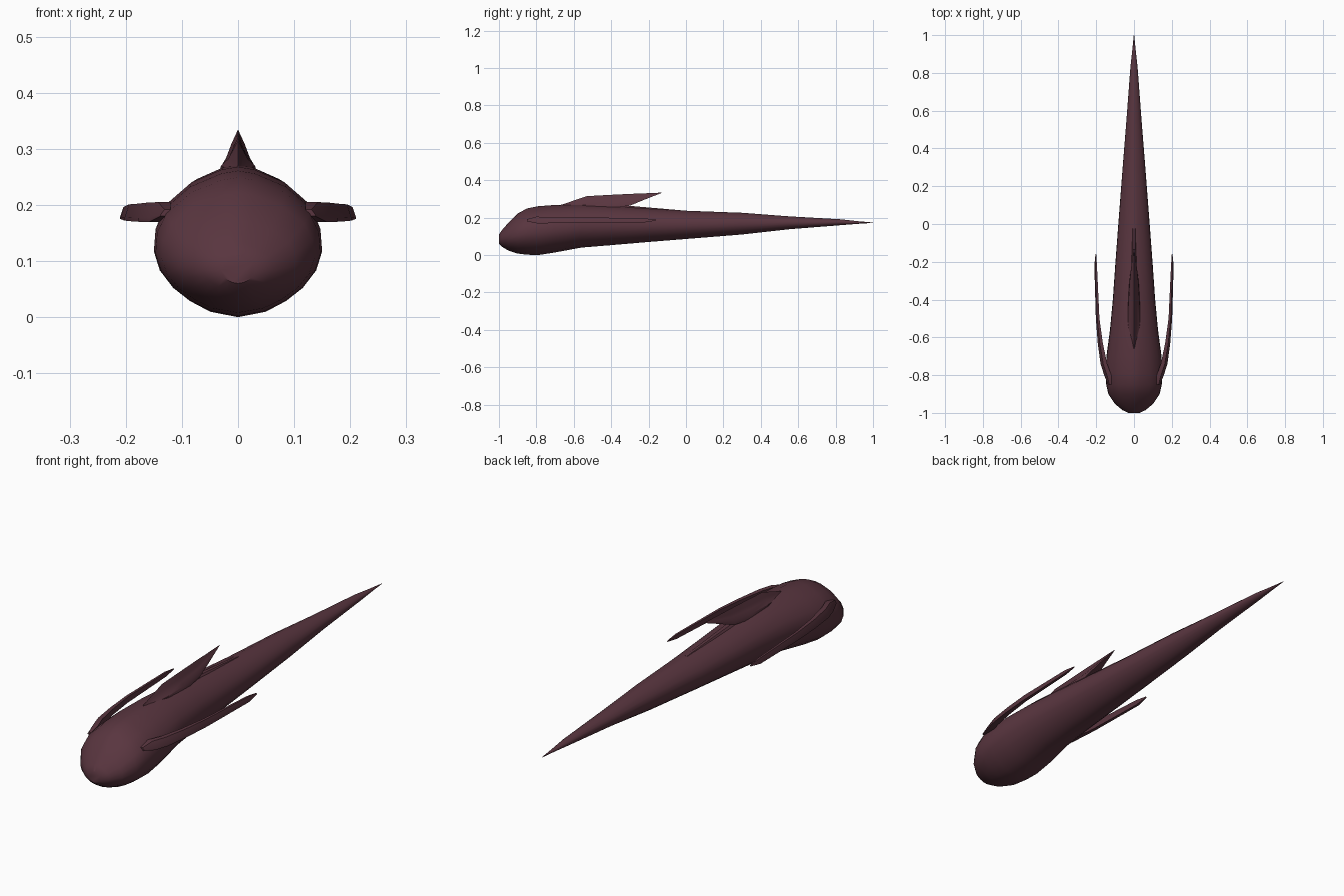
import bpy, bmesh

if "Cube" in bpy.data.objects:
    bpy.data.objects.remove(bpy.data.objects["Cube"])

skin = bpy.data.materials.new("dark plum")
skin.diffuse_color = (0.10, 0.036, 0.05, 1)
skin.use_nodes = True
skin.node_tree.nodes["Principled BSDF"].inputs["Base Color"].default_value = skin.diffuse_color


def loft(name, rings, angle=0.6):
    """Skin a list of equal-length closed rings and cap both ends."""
    bm = bmesh.new()
    loops = [[bm.verts.new(p) for p in ring] for ring in rings]
    n = len(loops[0])
    for a, b in zip(loops, loops[1:]):
        for i in range(n):
            j = (i + 1) % n
            bm.faces.new((a[i], a[j], b[j], b[i]))
    bm.faces.new(loops[0])
    bm.faces.new(loops[-1])
    bmesh.ops.remove_doubles(bm, verts=bm.verts, dist=1e-5)
    bmesh.ops.recalc_face_normals(bm, faces=bm.faces)
    mesh = bpy.data.meshes.new(name)
    bm.to_mesh(mesh)
    bm.free()
    mesh.materials.append(skin)
    obj = bpy.data.objects.new(name, mesh)
    bpy.context.collection.objects.link(obj)
    bpy.ops.object.select_all(action='DESELECT')
    bpy.context.view_layer.objects.active = obj
    obj.select_set(True)
    bpy.ops.object.shade_smooth_by_angle(angle=angle)
    return obj


def section(half, y, width, low, high):
    """Mirror a normalised right-hand profile (bottom to top) into a ring."""
    full = half + [(-x, z) for x, z in reversed(half) if x > 0]
    return [(x * width, y, low + z * (high - low)) for x, z in full]


# Body: rounded belly, sloping shoulders, blunt nose and long pointed tail
body_half = [(0, 0), (.33, .037), (.57, .11), (.77, .2), (.93, .32), (1, .45),
             (.98, .6), (.87, .74), (.57, .89), (.2, .98), (0, 1)]
body = [(-1.0, .03, .06, .11), (-.985, .062, .045, .132), (-.95, .103, .024, .172),
        (-.9, .136, .008, .222), (-.85, .147, .002, .249), (-.79, .15, 0, .261),
        (-.7, .146, .014, .268), (-.56, .127, .04, .272), (-.4, .112, .053, .265),
        (-.2, .098, .07, .25), (0, .083, .086, .237), (.3, .06, .11, .226),
        (.55, .04, .138, .207), (.83, .019, .16, .191), (.92, .009, .167, .181),
        (1.0, .001, .172, .174)]
loft("body", [section(body_half, *s) for s in body])

# Dorsal fin: flared foot narrowing to a swept-back blade
fin_half = [(0, 0), (1, 0), (.9, .3), (.5, .5), (.3, .7), (0, 1)]
fin = [(-.66, .012, .255, .271), (-.53, .034, .25, .315), (-.42, .032, .25, .321),
       (-.3, .024, .264, .327), (-.22, .014, .297, .33), (-.13, .001, .332, .334)]
loft("dorsal_fin", [section(fin_half, *s) for s in fin])

# Low ridge trailing behind the dorsal fin
ridge_half = [(0, 0), (1, 0), (.9, .6), (.4, 1), (0, 1)]
ridge = [(-.55, .03, .25, .275), (-.3, .022, .23, .263), (0, .012, .22, .237)]
loft("back_ridge", [section(ridge_half, *s) for s in ridge])

# Side fins: thin blades leaving the shoulders and sweeping back
# (y, inner x, outer x, bottom z, top z)
blade = [(-.85, .12, .138, .18, .192), (-.8, .12, .158, .17, .205),
         (-.74, .142, .177, .17, .204), (-.63, .165, .192, .171, .202),
         (-.5, .183, .202, .172, .201), (-.22, .196, .21, .175, .196),
         (-.16, .2, .204, .184, .189)]
for side, label in ((1, "right"), (-1, "left")):
    rings = []
    for y, xi, xo, low, high in blade:
        w = xo - xi
        pts = [(xi + .2 * w, low), (xo, low), (xo, low + .2 * (high - low)),
               (xo - .4 * w, high), (xi, high)]
        rings.append([(side * x, y, z) for x, z in pts])
    loft(label + "_side_fin", rings)
